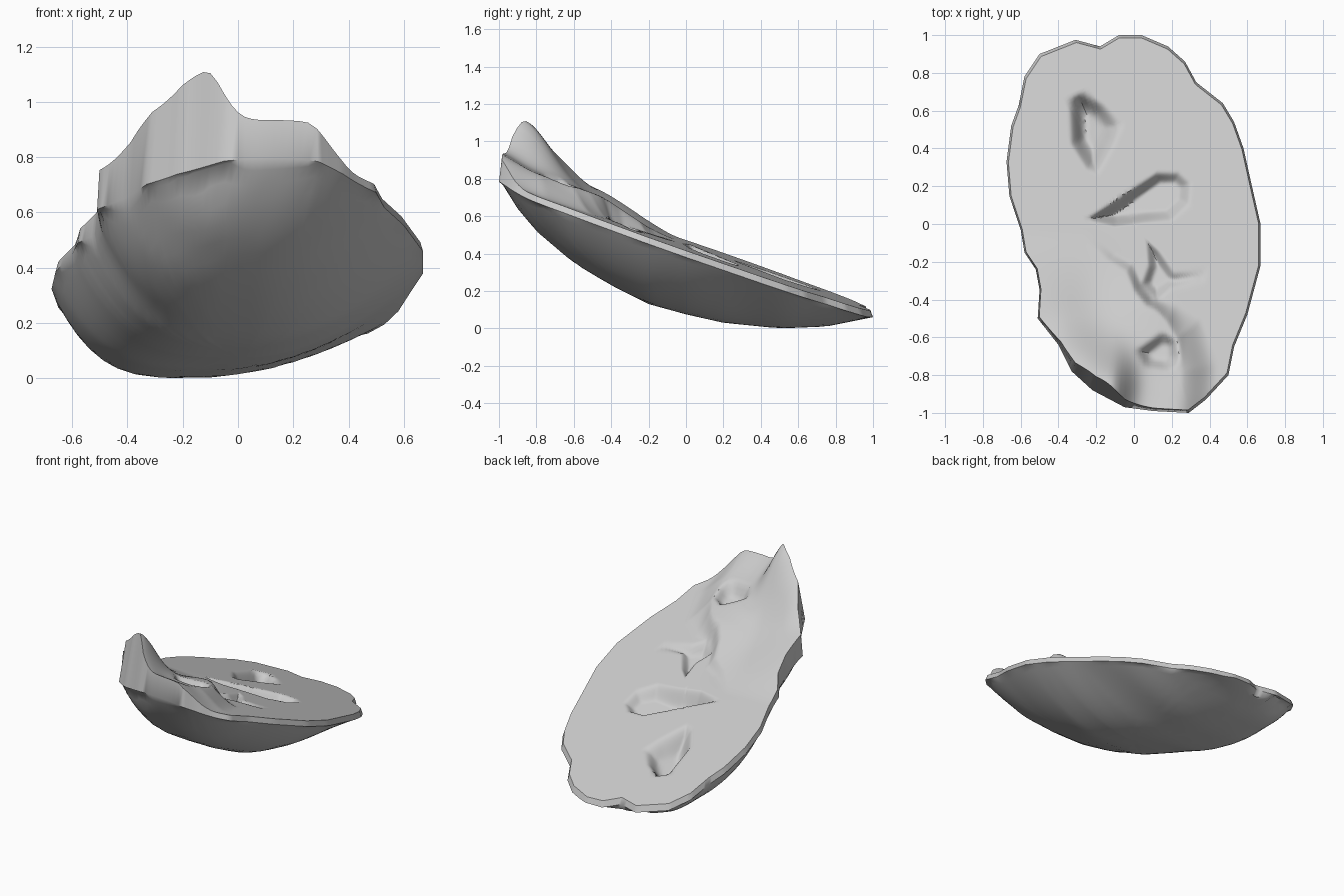
import bpy, bmesh, math
from mathutils import Vector

if "Cube" in bpy.data.objects:
    bpy.data.objects.remove(bpy.data.objects["Cube"])

stone = bpy.data.materials.new("stone grey")
stone.diffuse_color = (0.6, 0.6, 0.6, 1)
stone.use_nodes = True
stone.node_tree.nodes["Principled BSDF"].inputs["Base Color"].default_value = stone.diffuse_color

# Outline of the half shell in plan, anticlockwise
OUTLINE = [(.67, 0), (.62, .22), (.58, .4), (.53, .54), (.47, .64), (.33, .75), (.27, .86),
           (.18, .94), (.04, 1), (-.08, 1), (-.18, .94), (-.31, .975), (-.5, .9), (-.58, .78),
           (-.61, .63), (-.65, .52), (-.675, .33), (-.66, .15), (-.6, -.03), (-.58, -.15),
           (-.52, -.24), (-.5, -.35), (-.51, -.5), (-.4, -.64), (-.33, -.78), (-.22, -.88),
           (-.05, -.97), (.1, -.99), (.29, -1), (.38, -.93), (.5, -.8), (.53, -.65),
           (.6, -.48), (.67, -.22)]
# Lowest line of the underside: (y, z)
KEEL = [(-1, .8), (-.9, .64), (-.8, .52), (-.6, .35), (-.4, .23), (-.2, .13), (0, .075),
        (.2, .03), (.5, 0), (.75, .01), (1, .06)]
# Raised slab behind the lip
SLAB = [(-.25, 0), (-.1, -.15), (0, -.21), (.05, -.33), (.1, -.39), (.22, -.41), (.36, -.5),
        (.44, -.75), (.42, -1.2), (-.9, -1.2), (-.9, 0)]
# Hollows in the cut face: outline, depth, fade in x, wall width
HOLLOWS = [
    ([(-.35, .67), (-.27, .71), (-.15, .64), (-.04, .53), (-.09, .42), (-.19, .26), (-.25, .28),
      (-.34, .42)], .15, (-.28, -.02), .1),
    ([(-.27, .02), (-.1, .13), (0, .2), (.12, .28), (.24, .28), (.31, .22), (.3, .1), (.2, .01),
      (.06, 0), (-.1, -.02)], .14, (-.2, .5), .07),
    ([(.06, -.07), (.14, -.14), (.22, -.25), (.4, -.24), (.38, -.31), (.2, -.35), (.12, -.41),
      (.03, -.33), (.07, -.22)], .07, (.05, .42), .06),
    ([(.0, -.67), (.15, -.56), (.24, -.61), (.25, -.72), (.2, -.79), (.06, -.77)], .1, (0, .5), .07),
]


def smoothstep(t):
    t = max(0, min(1, t))
    return t * t * (3 - 2 * t)


def keel(y):
    for (y0, z0), (y1, z1) in zip(KEEL, KEEL[1:]):
        if y <= y1:
            return z0 + (z1 - z0) * max(0, (y - y0) / (y1 - y0))
    return KEEL[-1][1]


def depth_inside(x, y, poly):
    """Distance to the polygon edge, or 0 outside it."""
    inside, best = False, 9.0
    p = Vector((x, y))
    for a, b in zip(poly, poly[1:] + poly[:1]):
        a, b = Vector(a), Vector(b)
        t = max(0, min(1, (p - a).dot(b - a) / (b - a).length_squared))
        best = min(best, (p - a - (b - a) * t).length)
        if (a.y > y) != (b.y > y) and x < a.x + (y - a.y) * (b.x - a.x) / (b.y - a.y):
            inside = not inside
    return best if inside else 0


def sides(y):
    """Left and right limits of the outline at y."""
    xs = []
    y = max(-.995, min(.995, y))
    for (ax, ay), (bx, by) in zip(OUTLINE, OUTLINE[1:] + OUTLINE[:1]):
        if (ay > y) != (by > y):
            xs.append(ax + (y - ay) * (bx - ax) / (by - ay))
    return min(xs), max(xs)


def bump(x, y, cx, cy, left, right, depth):
    sx = left if x < cx else right
    return math.exp(-((x - cx) / sx) ** 2 - ((y - cy) / depth) ** 2)


def plane(x, y):
    return .445 - .355 * y - .045 * x + .04 * bump(x, y, .15, -1, .4, .3, .12)


def top(x, y):
    z = plane(x, y)
    # raised slab: crisp inner edge, gentle slope to the right
    wall = .06 + .14 * smoothstep((x - .08) / .2)
    z += .11 * smoothstep((-y - .03) / .45) * smoothstep(depth_inside(x, y, SLAB) / wall)
    # front lip
    z += .23 * bump(x, y, -.12, -.86, .2, .1, .17)
    z += .09 * bump(x, y, -.34, -.7, .14, .18, .17)
    # shallow basin
    z -= .05 * bump(x, y, -.2, -.42, .2, .2, .22)
    for poly, deep, (x0, x1), wall in HOLLOWS:
        d = depth_inside(x, y, poly)
        if d:
            fade = max(.25, min(1, 1 - (x - x0) / (x1 - x0)))
            z -= deep * fade * smoothstep(d / wall)
    return z


def edge_z(x, y):
    return max(plane(x, y) - .035, .06)


def under(x, y):
    """Bowl section: flat bottom on the left, rounder on the right."""
    low = keel(y)
    spans = [sides(y + d) for d in (-.1, -.05, 0, .05, .1)]
    x0 = sum(s[0] for s in spans) / 5
    x1 = sum(s[1] for s in spans) / 5
    mid = (x0 + x1) / 2 - .1 * smoothstep(y / .4) * smoothstep((1 - y) / .3)
    left = x < mid
    u = min(1, (x - mid) / ((x0 if left else x1) - mid))
    rim_z = edge_z(x0 if left else x1, y)
    return low + (rim_z - low) * u ** (3.6 if left else 1.9)


bm = bmesh.new()
STEPS, RINGS = 6, 60
rim = [(a[0] + (b[0] - a[0]) * i / STEPS, a[1] + (b[1] - a[1]) * i / STEPS)
       for a, b in zip(OUTLINE, OUTLINE[1:] + OUTLINE[:1]) for i in range(STEPS)]
n = len(rim)


def ring(scale, height):
    return [bm.verts.new((x * s, y * s, height(x * s, y * s)))
            for x, y in rim for s in (scale(x, y),)]


def bridge(a, b):
    for i in range(n):
        j = (i + 1) % n
        bm.faces.new((a[i], a[j], b[j], b[i]))


def cap(loop, z, flip):
    centre = bm.verts.new((0, 0, z))
    for i in range(n):
        tri = (loop[i], loop[(i + 1) % n], centre)
        bm.faces.new(tri[::-1] if flip else tri)


# Rim, then cut face inwards; the lip leans in at the front
def lean(x, y):
    return .985 - .07 * bump(x, y, -.18, -.87, .25, .15, .25)


edge = ring(lambda x, y: 1, edge_z)
last = edge
for k in range(RINGS):
    nxt = ring(lambda x, y: lean(x, y) * (1 - k / RINGS), top)
    bridge(last, nxt)
    last = nxt
cap(last, top(0, 0), False)

# Rounded underside
last = edge
for s in (.98, .95, .91, .86, .8, .73, .65, .56, .47, .38, .29, .2, .1):
    nxt = ring(lambda x, y: s, under)
    bridge(nxt, last)
    last = nxt
cap(last, under(0, 0), True)

bmesh.ops.recalc_face_normals(bm, faces=bm.faces)
mesh = bpy.data.meshes.new("half_shell")
bm.to_mesh(mesh)
bm.free()
mesh.materials.append(stone)
shell = bpy.data.objects.new("half_shell", mesh)
bpy.context.collection.objects.link(shell)
bpy.context.view_layer.objects.active = shell
shell.select_set(True)
bpy.ops.object.shade_smooth_by_angle(angle=math.radians(45))
